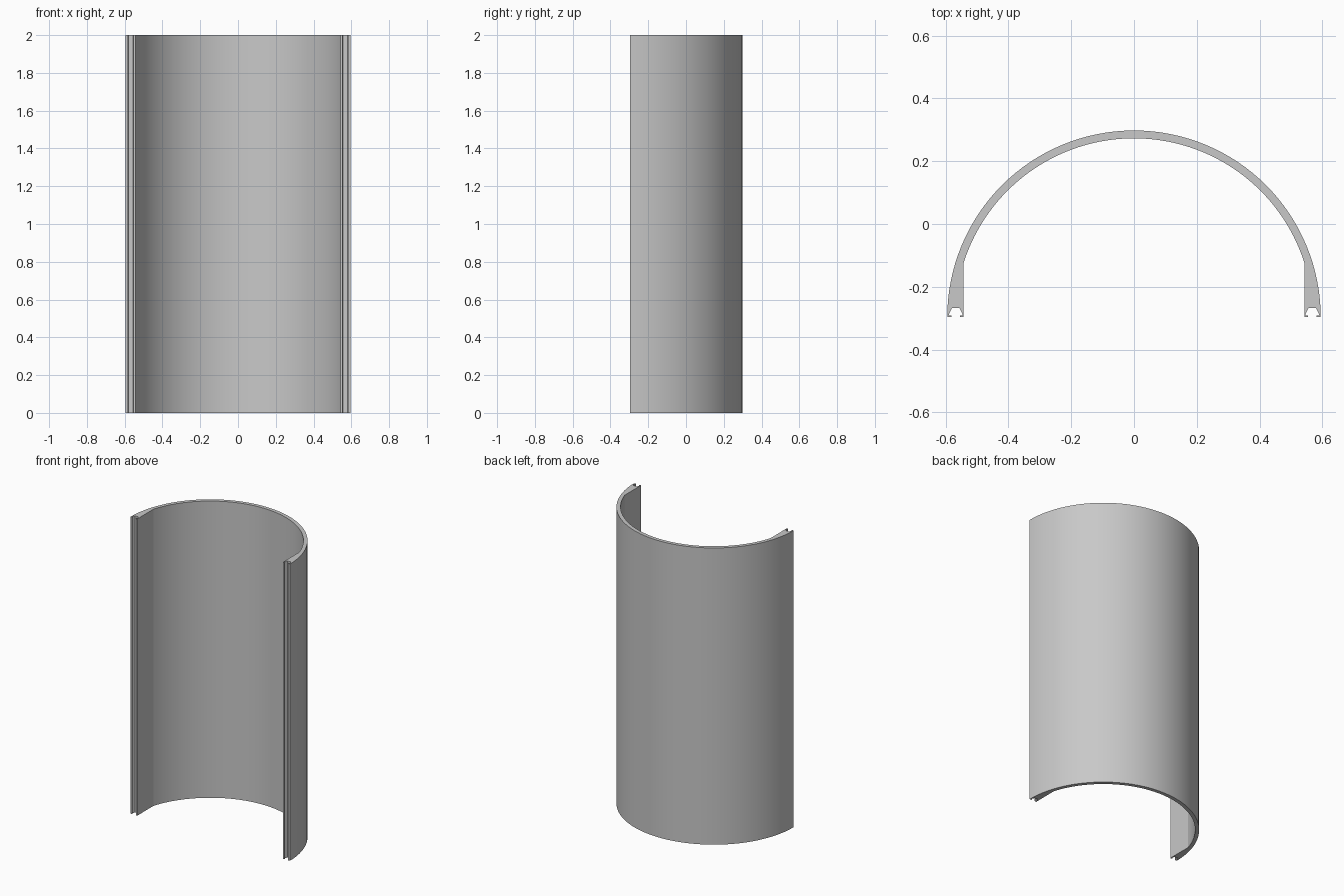
import bpy
import bmesh
from math import cos, sin, asin, pi

cube = bpy.data.objects.get("Cube")
if cube:
    bpy.data.objects.remove(cube)

HEIGHT = 2.0
R_OUT, R_IN = 0.595, 0.57
BASE_Y = -0.297          # arc centre and open edge of the shell
X_FLAT = 0.543           # inner face of the thickened jambs
SLOT_X = 0.568           # centre line of the edge groove
SEGMENTS = 64

grey = bpy.data.materials.new("plain_grey")
grey.use_nodes = True
colour = (0.58, 0.58, 0.58, 1)
grey.diffuse_color = colour
grey.node_tree.nodes["Principled BSDF"].inputs["Base Color"].default_value = colour


def arc(radius, start, end):
    """Points on an arc about the shell's centre."""
    step = (end - start) / SEGMENTS
    return [(radius * cos(start + i * step), BASE_Y + radius * sin(start + i * step))
            for i in range(SEGMENTS + 1)]


# Half of the groove outline: offset from its centre line, height above the edge
half_groove = [(0.0135, 0), (0.0135, 0.006), (0.021, 0.006), (0.021, 0.012), (0.012, 0.029)]
groove = half_groove + [(-u, v) for u, v in reversed(half_groove)]

# Lower edge of each jamb, from inner face outwards on the left side
left_edge = [(X_FLAT, BASE_Y)] + [(SLOT_X - u, BASE_Y + v) for u, v in groove]
right_edge = [(-x, y) for x, y in reversed(left_edge)]

# Closed cross-section: outer arc, right jamb, inner arc, left jamb
meet = pi / 2 - asin(X_FLAT / R_IN)
profile = arc(R_OUT, 0, pi) + right_edge + arc(R_IN, pi - meet, meet) + left_edge

# Extrude the section upwards
bm = bmesh.new()
section = bm.faces.new([bm.verts.new((x, y, 0)) for x, y in profile])
result = bmesh.ops.extrude_face_region(bm, geom=[section])
top = [g for g in result["geom"] if isinstance(g, bmesh.types.BMVert)]
bmesh.ops.translate(bm, verts=top, vec=(0, 0, HEIGHT))
bmesh.ops.recalc_face_normals(bm, faces=bm.faces)
caps = [f for f in bm.faces if len(f.verts) > 4]
bmesh.ops.triangulate(bm, faces=caps)

mesh = bpy.data.meshes.new("half_round_shell")
bm.to_mesh(mesh)
bm.free()
mesh.materials.append(grey)
shell = bpy.data.objects.new("half_round_shell", mesh)
bpy.context.collection.objects.link(shell)

# Smooth curved walls, sharp groove and end edges
bpy.ops.object.select_all(action="DESELECT")
shell.select_set(True)
bpy.context.view_layer.objects.active = shell
bpy.ops.object.shade_smooth_by_angle(angle=pi / 12)
